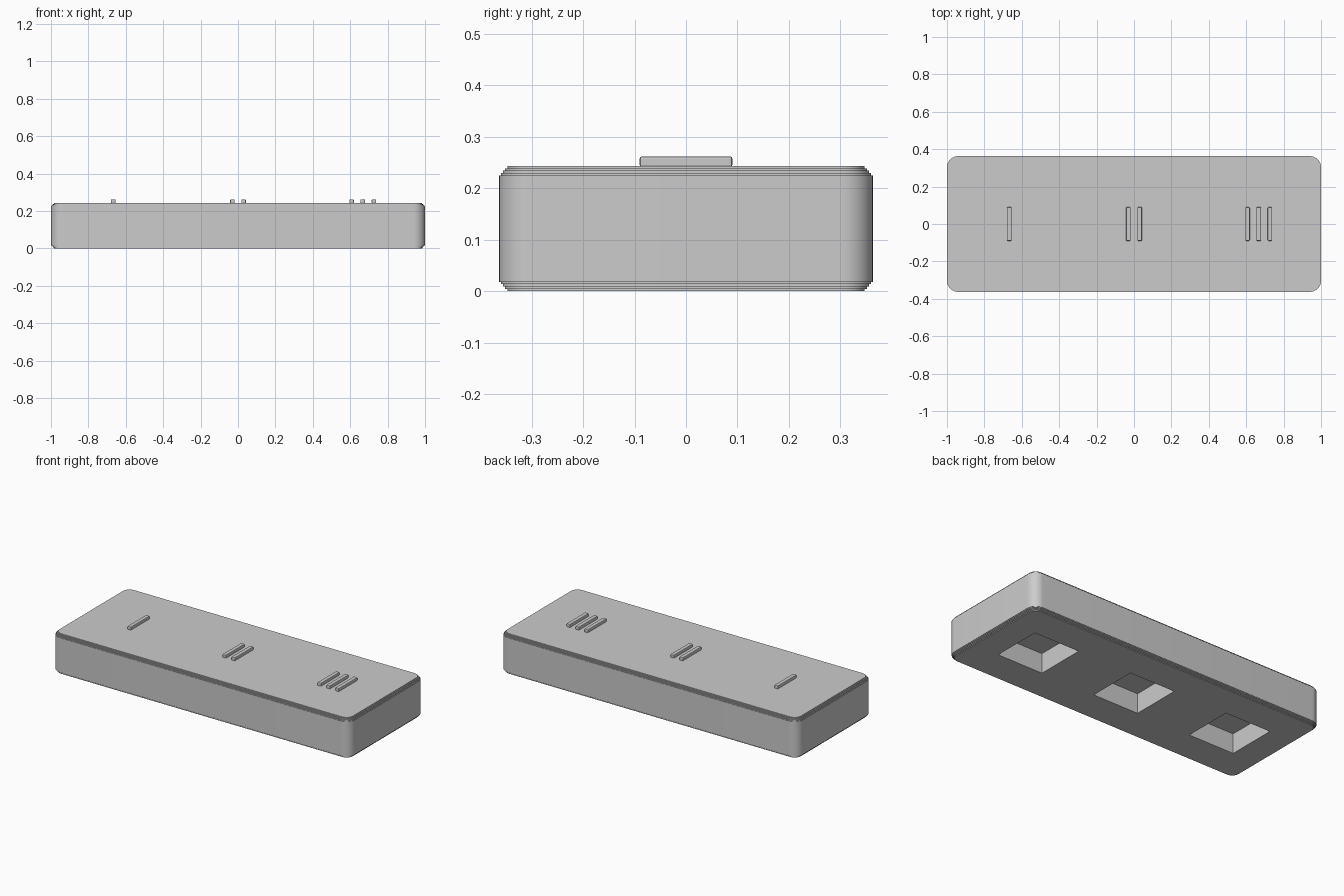
import bpy, bmesh, math

if "Cube" in bpy.data.objects:
    bpy.data.objects.remove(bpy.data.objects["Cube"])

W, D, H = 2.0, 0.726, 0.243      # body size
R = 0.06                         # plan corner radius
PITCH = 0.667                    # spacing of the three stations

grey = bpy.data.materials.new("plain_grey")
grey.diffuse_color = (0.6, 0.6, 0.6, 1)
grey.use_nodes = True
grey.node_tree.nodes["Principled BSDF"].inputs["Base Color"].default_value = grey.diffuse_color


def finish(bm, name):
    bmesh.ops.recalc_face_normals(bm, faces=bm.faces)
    me = bpy.data.meshes.new(name)
    bm.to_mesh(me)
    bm.free()
    me.materials.append(grey)
    ob = bpy.data.objects.new(name, me)
    bpy.context.collection.objects.link(ob)
    return ob


def box(name, centre, size, bevel=0.0):
    bm = bmesh.new()
    bmesh.ops.create_cube(bm, size=1)
    for v in bm.verts:
        v.co = [c + p * s for c, p, s in zip(centre, v.co, size)]
    if bevel:
        bmesh.ops.bevel(bm, geom=bm.edges[:], offset=bevel, segments=2,
                        profile=0.5, affect='EDGES')
    return finish(bm, name)


def ring(bm, inset, z, n=12):
    """Rounded rectangle outline at height z."""
    r, pts = R - inset, []
    for q, (sx, sy) in enumerate([(1, 1), (-1, 1), (-1, -1), (1, -1)]):
        for i in range(n + 1):
            a = math.pi / 2 * (q + i / n)
            pts.append(bm.verts.new((sx * (W / 2 - R) + r * math.cos(a),
                                     sy * (D / 2 - R) + r * math.sin(a), z)))
    return pts


# Body: rounded slab whose top and bottom rims step inwards in thin layers
insets = [0.016, 0.011, 0.007, 0.003]
step = 0.0045
profile = []
for i, d in enumerate(insets):
    profile += [(d, i * step), (d, (i + 1) * step)]
profile.append((0, len(insets) * step))
profile += [(d, H - z) for d, z in reversed(profile)]

bm = bmesh.new()
rings = [ring(bm, d, z) for d, z in profile]
for a, b in zip(rings, rings[1:]):
    for i in range(len(a)):
        j = (i + 1) % len(a)
        bm.faces.new((a[i], a[j], b[j], b[i]))
bm.faces.new(rings[0])
bm.faces.new(rings[-1])
body = finish(bm, "body")

# Square sockets cut into the underside
for k in (-1, 0, 1):
    cutter = box(f"socket_cutter_{k + 2}", (k * PITCH, 0, 0.01), (0.305, 0.305, 0.22))
    cutter.hide_render = True
    cutter.hide_set(True)
    mod = body.modifiers.new("socket", 'BOOLEAN')
    mod.operation = 'DIFFERENCE'
    mod.solver = 'EXACT'
    mod.object = cutter

bpy.context.view_layer.objects.active = body
body.select_set(True)
for mod in body.modifiers[:]:
    bpy.ops.object.modifier_apply(modifier=mod.name)
for ob in [o for o in bpy.data.objects if "cutter" in o.name]:
    bpy.data.objects.remove(ob)
bpy.ops.object.shade_smooth_by_angle(angle=math.radians(30))

# Raised tally bars: one, two and three
for k in range(3):
    for i in range(k + 1):
        x = (k - 1) * PITCH + (i - k / 2) * 0.06
        box(f"tally_bar_{k + 1}_{i + 1}", (x, 0, 0.2515), (0.024, 0.18, 0.021), 0.004)
